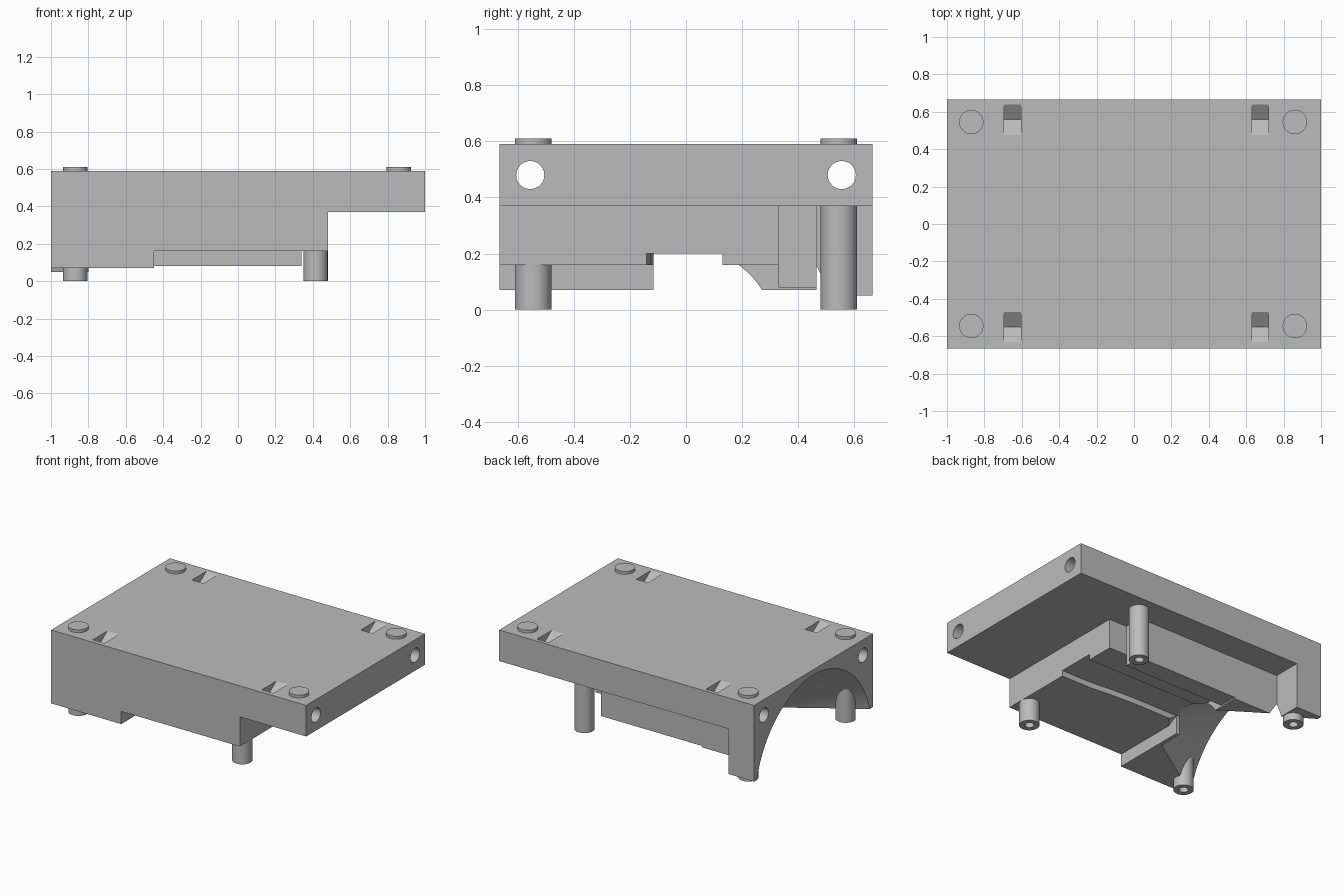
import bpy, bmesh, math
from mathutils import Vector, Matrix

cube = bpy.data.objects.get("Cube")
if cube:
    bpy.data.objects.remove(cube, do_unlink=True)

grey = bpy.data.materials.new("plain grey")
grey.use_nodes = True
grey.diffuse_color = (0.5, 0.5, 0.5, 1)
grey.node_tree.nodes["Principled BSDF"].inputs["Base Color"].default_value = (0.5, 0.5, 0.5, 1)


def finish(bm, name):
    bmesh.ops.recalc_face_normals(bm, faces=bm.faces)
    mesh = bpy.data.meshes.new(name)
    bm.to_mesh(mesh)
    bm.free()
    mesh.materials.append(grey)
    obj = bpy.data.objects.new(name, mesh)
    bpy.context.collection.objects.link(obj)
    return obj


def box(name, x0, x1, y0, y1, z0, z1):
    bm = bmesh.new()
    bmesh.ops.create_cube(bm, size=1)
    for v in bm.verts:
        v.co = Vector((x1 if v.co.x > 0 else x0, y1 if v.co.y > 0 else y0, z1 if v.co.z > 0 else z0))
    return finish(bm, name)


def prism(name, points, direction):
    bm = bmesh.new()
    face = bm.faces.new([bm.verts.new(p) for p in points])
    new = bmesh.ops.extrude_face_region(bm, geom=[face])["geom"]
    moved = [g for g in new if isinstance(g, bmesh.types.BMVert)]
    bmesh.ops.translate(bm, verts=moved, vec=direction)
    return finish(bm, name)


def rod_x(name, x0, x1, y, z, r0, r1, sides):
    bm = bmesh.new()
    bmesh.ops.create_cone(bm, cap_ends=True, segments=sides, radius1=r0, radius2=r1, depth=x1 - x0,
                          matrix=Matrix.Translation(((x0 + x1) / 2, y, z)) @ Matrix.Rotation(math.pi / 2, 4, 'Y'))
    return finish(bm, name)


def lathe(name, x, y, profile):
    bm = bmesh.new()
    verts = [bm.verts.new((x + r, y, z)) for r, z in profile]
    edges = [bm.edges.new(pair) for pair in zip(verts, verts[1:])]
    bmesh.ops.spin(bm, geom=verts + edges, cent=(x, y, 0), axis=(0, 0, 1),
                   angle=math.tau, steps=48, use_duplicate=False)
    bmesh.ops.remove_doubles(bm, verts=bm.verts, dist=0.0001)
    smooth(finish(bm, name))


def smooth(obj):
    bpy.ops.object.select_all(action='DESELECT')
    obj.select_set(True)
    bpy.context.view_layer.objects.active = obj
    bpy.ops.object.shade_smooth_by_angle(angle=math.radians(30))


def cut(target, cutter):
    cutter.hide_render = True
    bpy.context.view_layer.objects.active = target
    mod = target.modifiers.new("cut", 'BOOLEAN')
    mod.operation, mod.solver, mod.object = 'DIFFERENCE', 'EXACT', cutter
    bpy.ops.object.modifier_apply(modifier=mod.name)
    bpy.data.objects.remove(cutter, do_unlink=True)


# Main housing, carved from one block
body = box("housing", -1, 1, -0.665, 0.665, 0.05, 0.59)

# Overhang, rear recess and stepped underside
for bounds in [(0.48, 2, -2, 2, -1, 0.37), (0.34, 2, 0.33, 2, -1, 0.37),
               (-0.8, 2, 0.465, 2, -1, 0.37), (-0.45, 2, -2, 0.33, -1, 0.16),
               (-0.45, 2, -2, 2, -1, 0.08), (-2, 2, -2, 0.465, -1, 0.07)]:
    cut(body, box("step_cutter", *bounds))

# Flared opening and the channel leading to it
cut(body, rod_x("flare_cutter", -1.1, -0.4, 0, -0.1, 0.712, 0.29, 128))
channel = [(0.6, -0.14), (0.25, -0.14), (0.1, -0.125), (-0.1, -0.115),
           (-0.5, -0.115), (-0.5, 0.13), (0.6, 0.13)]
cut(body, prism("channel_cutter", [(x, y, -0.1) for x, y in channel], (0, 0, 0.3)))

# Lengthwise bores
for y in (-0.555, 0.555):
    cut(body, rod_x("bore_cutter", -1.2, 1.2, y, 0.48, 0.05, 0.05, 48))

# V-shaped notches in the top
for x in (-0.65, 0.675):
    for y in (-0.552, 0.558):
        notch = [(x - 0.045, y - 0.1, 0.603), (x - 0.045, y, 0.534), (x - 0.045, y + 0.1, 0.603)]
        cut(body, prism("notch_cutter", notch, (0.09, 0, 0)))
smooth(body)

# Rib beside the mouth of the channel
box("channel_rib", -0.475, -0.45, -0.3, -0.115, 0.07, 0.21)

# Hollow-ended feet below and round caps above
for side, y in (("front", -0.545), ("back", 0.545)):
    for end, foot_x, cap_x in (("right", -0.87, -0.87), ("left", 0.415, 0.86)):
        lathe(f"{side}_{end}_foot", foot_x, y,
              [(0, 0.15), (0.03, 0.15), (0.03, 0), (0.065, 0), (0.065, 0.4), (0, 0.4)])
        lathe(f"{side}_{end}_cap", cap_x, y, [(0, 0.58), (0.065, 0.58), (0.065, 0.61), (0, 0.61)])
